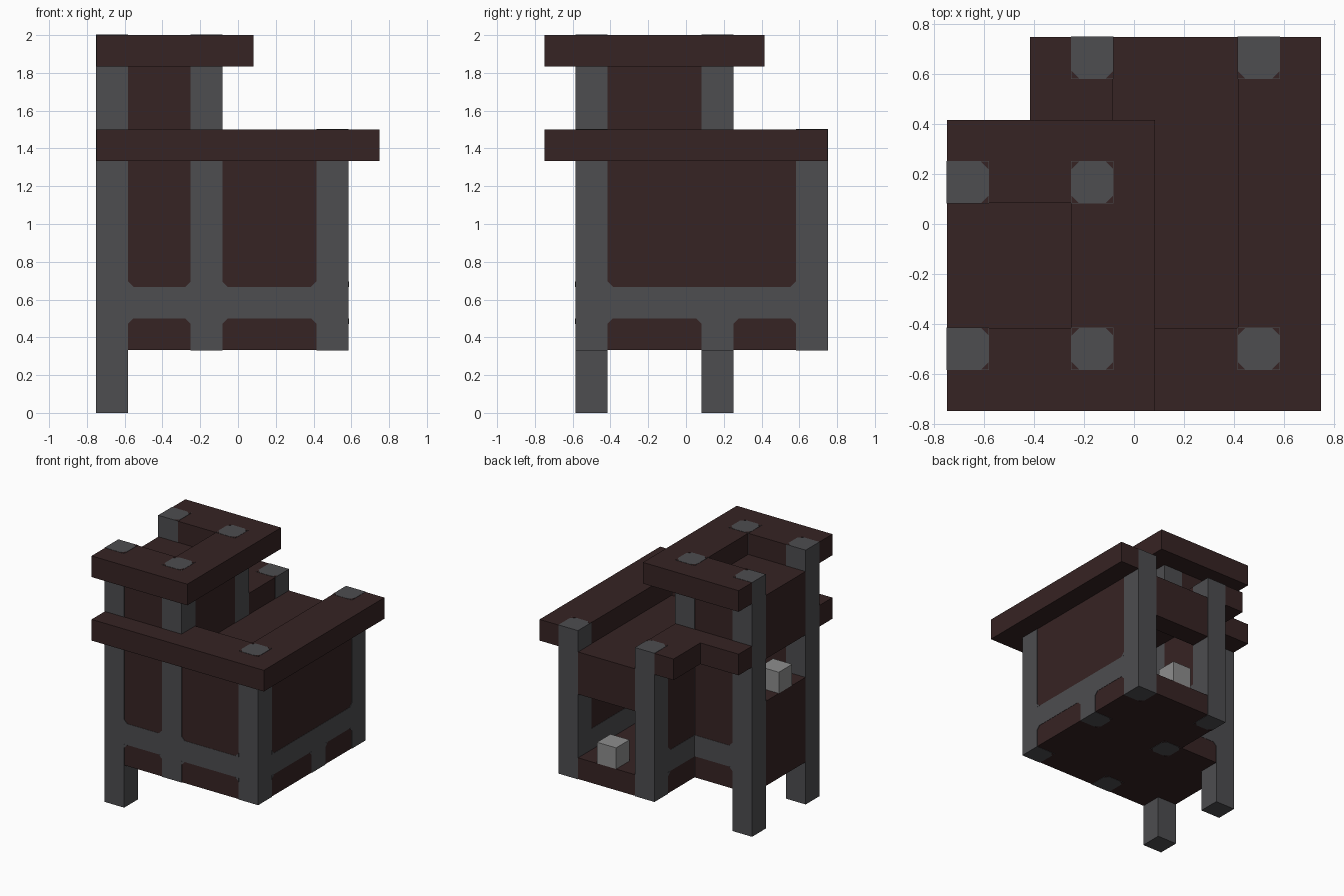
import bpy, bmesh
from mathutils import Vector

cube = bpy.data.objects.get("Cube")
if cube:
    bpy.data.objects.remove(cube, do_unlink=True)

U = 1 / 6          # block size
SKIN = 0.012       # how far timbers stand proud of the walls, in blocks
CHAMFER = 0.18     # size of the trimmed colour corners, in blocks


def material(name, color):
    m = bpy.data.materials.new(name)
    m.use_nodes = True
    m.diffuse_color = (*color, 1)
    bsdf = m.node_tree.nodes["Principled BSDF"]
    bsdf.inputs["Base Color"].default_value = (*color, 1)
    bsdf.inputs["Roughness"].default_value = 0.9
    return m


BROWN = material("dark brown", (0.037, 0.017, 0.017))
GREY = material("dark grey", (0.074, 0.074, 0.080))
PALE = material("light grey", (0.27, 0.27, 0.27))


def world(p):
    return Vector((p[0] - 4.5, p[1] - 4.5, p[2])) * U


def finish(bm, name, mat):
    bmesh.ops.recalc_face_normals(bm, faces=bm.faces)
    me = bpy.data.meshes.new(name)
    bm.to_mesh(me)
    bm.free()
    me.materials.append(mat)
    ob = bpy.data.objects.new(name, me)
    bpy.context.collection.objects.link(ob)
    return ob


def add_prism(bm, points, direction):
    face = bm.faces.new([bm.verts.new(world(p)) for p in points])
    out = bmesh.ops.extrude_face_region(bm, geom=[face], use_keep_orig=True)
    moved = [g for g in out["geom"] if isinstance(g, bmesh.types.BMVert)]
    bmesh.ops.translate(bm, verts=moved, vec=Vector(direction) * U)


def slab(name, outline, z0, z1, mat=BROWN):
    bm = bmesh.new()
    add_prism(bm, [(x, y, z0) for x, y in outline], (0, 0, z1 - z0))
    return finish(bm, name, mat)


def box(name, x0, x1, y0, y1, z0, z1, mat=BROWN):
    return slab(name, [(x0, y0), (x1, y0), (x1, y1), (x0, y1)], z0, z1, mat)


def corner_plates(name, corners, mat):
    """Thin triangles: each corner is a point, two edge directions, a normal."""
    bm = bmesh.new()
    for p, u, v, n in corners:
        p, u, v, n = Vector(p), Vector(u), Vector(v), Vector(n)
        tri = [p, p + u * CHAMFER, p + v * CHAMFER]
        add_prism(bm, tri, n * 0.02)
    return finish(bm, name, mat)


# Floor and the two overhanging roof rims
slab("floor", [(0, 1), (8, 1), (8, 9), (3, 9), (3, 6), (0, 6)], 2, 3)
slab("lower_roof", [(0, 0), (9, 0), (9, 9), (7, 9), (7, 2), (4, 2),
                    (4, 9), (2, 9), (2, 7), (0, 7)], 8, 9)
slab("upper_roof", [(0, 0), (5, 0), (5, 7), (0, 7), (0, 5), (3, 5),
                    (3, 2), (0, 2)], 11, 12)

# Lower walls
box("front_wall", 0, 8, 1, 2, 3, 8)
box("left_wall", 7, 8, 2, 9, 3, 8)
box("back_lintel", 4, 7, 8, 9, 6, 8)
box("inner_side_wall", 3, 4, 6, 9, 3, 8)
box("annex_back_wall", 0, 4, 5, 6, 3, 8)
box("annex_side_wall", 0, 1, 2, 5, 3, 6)
box("annex_shelf", 1, 3, 2, 5, 5, 6)
box("main_ceiling", 4, 7, 2, 8, 7, 8)

# Tower walls
box("tower_front_wall", 0, 4, 1, 2, 9, 11)
box("tower_back_wall", 0, 4, 5, 6, 9, 11)
box("tower_left_wall", 3, 4, 2, 5, 9, 11)
box("tower_right_wall", 0, 1, 2, 5, 9, 11)
box("tower_ceiling", 1, 3, 2, 5, 10, 11)

# Posts: column, row, bottom, top
POSTS = [("front_right", 0, 1, 0, 12), ("front_middle", 3, 1, 2, 12),
         ("front_left", 7, 1, 2, 9), ("annex_back_right", 0, 5, 0, 12),
         ("annex_back_left", 3, 5, 2, 12), ("back_right", 3, 8, 2, 9),
         ("back_left", 7, 8, 2, 9), ("left_stub", 7, 5, 2, 4)]
e = SKIN
for name, x, y, z0, z1 in POSTS:
    bottom = z0 - e if z0 else 0
    top = z1 + e if z1 > 4 else z1
    box(name + "_post", x - e, x + 1 + e, y - e, y + 1 + e, bottom, top, GREY)

# Horizontal beams
box("front_beam", 0, 8, 1 - e, 2 + e, 3, 4, GREY)
box("left_beam", 7 - e, 8 + e, 1, 9, 3, 4, GREY)
box("annex_back_beam", 0, 4, 5 - e, 6 + e, 3, 4, GREY)
box("inner_side_beam", 3 - e, 4 + e, 5, 9, 3, 4, GREY)

# Pale blocks in the two openings
box("hearth_block", 5, 6, 8, 9, 3, 4, PALE)
box("shelf_block", 0, 1, 3, 4, 6, 7, PALE)

# Grey trims where beams meet posts
trims = []
for z, dz in ((3, -1), (4, 1)):
    up = (0, 0, dz)
    for x, s in ((1, 1), (3, -1), (4, 1), (7, -1)):
        trims.append(((x, 1, z), (s, 0, 0), up, (0, -1, 0)))
    for y, s in ((2, 1), (5, -1), (6, 1), (8, -1)):
        if dz < 0 or y in (2, 8):
            trims.append(((8, y, z), (0, s, 0), up, (1, 0, 0)))
    trims.append(((1, 6, z), (1, 0, 0), up, (0, 1, 0)))
    trims.append(((3, 8, z), (0, -1, 0), up, (-1, 0, 0)))
corner_plates("beam_corner_trims", trims, GREY)

# Brown trims that clip the corners of the post ends
clips = []
for name, x, y, z0, z1 in POSTS:
    for sx in (-1, 1):
        for sy in (-1, 1):
            cx, cy = x + (sx > 0), y + (sy > 0)
            u, v = (-sx, 0, 0), (0, -sy, 0)
            if z1 > 4 and 0 < cx < 9 and 0 < cy < 9:
                clips.append(((cx, cy, z1), u, v, (0, 0, 1)))
            if z0 and 0 < cx < 8 and 1 < cy < 9:
                clips.append(((cx, cy, z0), u, v, (0, 0, -1)))
corner_plates("post_end_trims", clips, BROWN)
